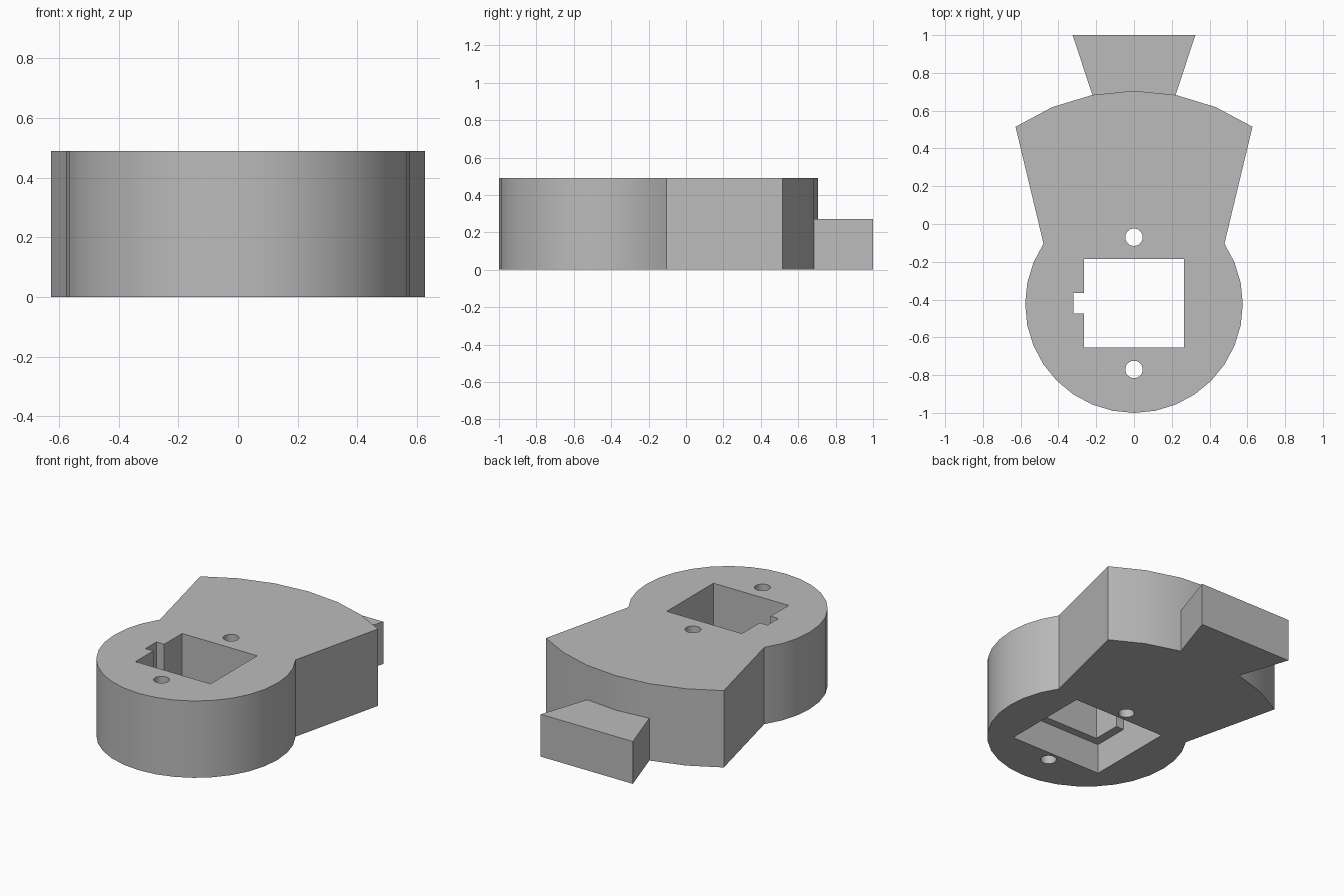
import bpy, bmesh
from math import sin, cos, radians

cube = bpy.data.objects.get("Cube")
if cube:
    bpy.data.objects.remove(cube, do_unlink=True)

HEIGHT = 0.49
CENTRE = -0.424   # shared centre of the round end and the wide arc
STEP = 11.25      # degrees per facet

grey = bpy.data.materials.new("plain grey")
grey.diffuse_color = (0.5, 0.5, 0.5, 1)
grey.use_nodes = True
grey.node_tree.nodes["Principled BSDF"].inputs["Base Color"].default_value = (0.5, 0.5, 0.5, 1)


def arc(radius, start, count, cy=CENTRE):
    """Counter-clockwise points around (0, cy), starting at an angle in degrees."""
    angles = [radians(start + i * STEP) for i in range(count)]
    return [(radius * cos(a), cy + radius * sin(a)) for a in angles]


def rectangle(x0, x1, y0, y1):
    return [(x0, y0), (x1, y0), (x1, y1), (x0, y1)]


def prism(name, outline, z0, z1):
    """Extrude a flat outline upwards from z0 to z1."""
    bm = bmesh.new()
    face = bm.faces.new([bm.verts.new((x, y, z0)) for x, y in outline])
    top = bmesh.ops.extrude_face_region(bm, geom=[face])["geom"]
    verts = [v for v in top if isinstance(v, bmesh.types.BMVert)]
    bmesh.ops.translate(bm, verts=verts, vec=(0, 0, z1 - z0))
    bmesh.ops.recalc_face_normals(bm, faces=bm.faces)
    mesh = bpy.data.meshes.new(name)
    bm.to_mesh(mesh)
    bm.free()
    mesh.materials.append(grey)
    obj = bpy.data.objects.new(name, mesh)
    bpy.context.collection.objects.link(obj)
    return obj


def cut(target, cutter):
    """Subtract a cutter, then discard it."""
    cutter.hide_render = True
    mod = target.modifiers.new("cut", "BOOLEAN")
    mod.operation, mod.solver, mod.object = "DIFFERENCE", "EXACT", cutter
    bpy.context.view_layer.objects.active = target
    bpy.ops.object.modifier_apply(modifier=mod.name)
    bpy.data.objects.remove(cutter, do_unlink=True)


# Body: round end flowing into a flared, gently arched end
wide_arc = arc(1.129, 90 - 3 * STEP, 7)
round_end = arc(0.576, 180 - 3 * STEP, 23)
body = prism("body", wide_arc + round_end, 0, HEIGHT)

# Window with a side notch, over a wider recess in the underside
cut(body, prism("window_cutter", [
    (-0.265, -0.655), (0.265, -0.655), (0.265, -0.185), (-0.265, -0.185),
    (-0.265, -0.365), (-0.32, -0.365), (-0.32, -0.475), (-0.265, -0.475)], 0.1, 0.6))
cut(body, prism("recess_cutter", rectangle(-0.32, 0.32, -0.705, -0.135), -0.1, 0.19))

# Screw holes on either side of the window
for y in (-0.07, -0.77):
    cut(body, prism("hole_cutter", arc(0.046, 0, 32, y), -0.1, 0.6))

# Dovetail tab, its inner edge following the arched end
tab = prism("dovetail_tab", wide_arc[2:5] + [(-0.325, 1.0), (0.325, 1.0)], 0, 0.27)

# Smooth curved walls, crisp corners
for obj in (body, tab):
    bpy.ops.object.select_all(action="DESELECT")
    obj.select_set(True)
    bpy.context.view_layer.objects.active = obj
    bpy.ops.object.shade_smooth_by_angle(angle=radians(30))
